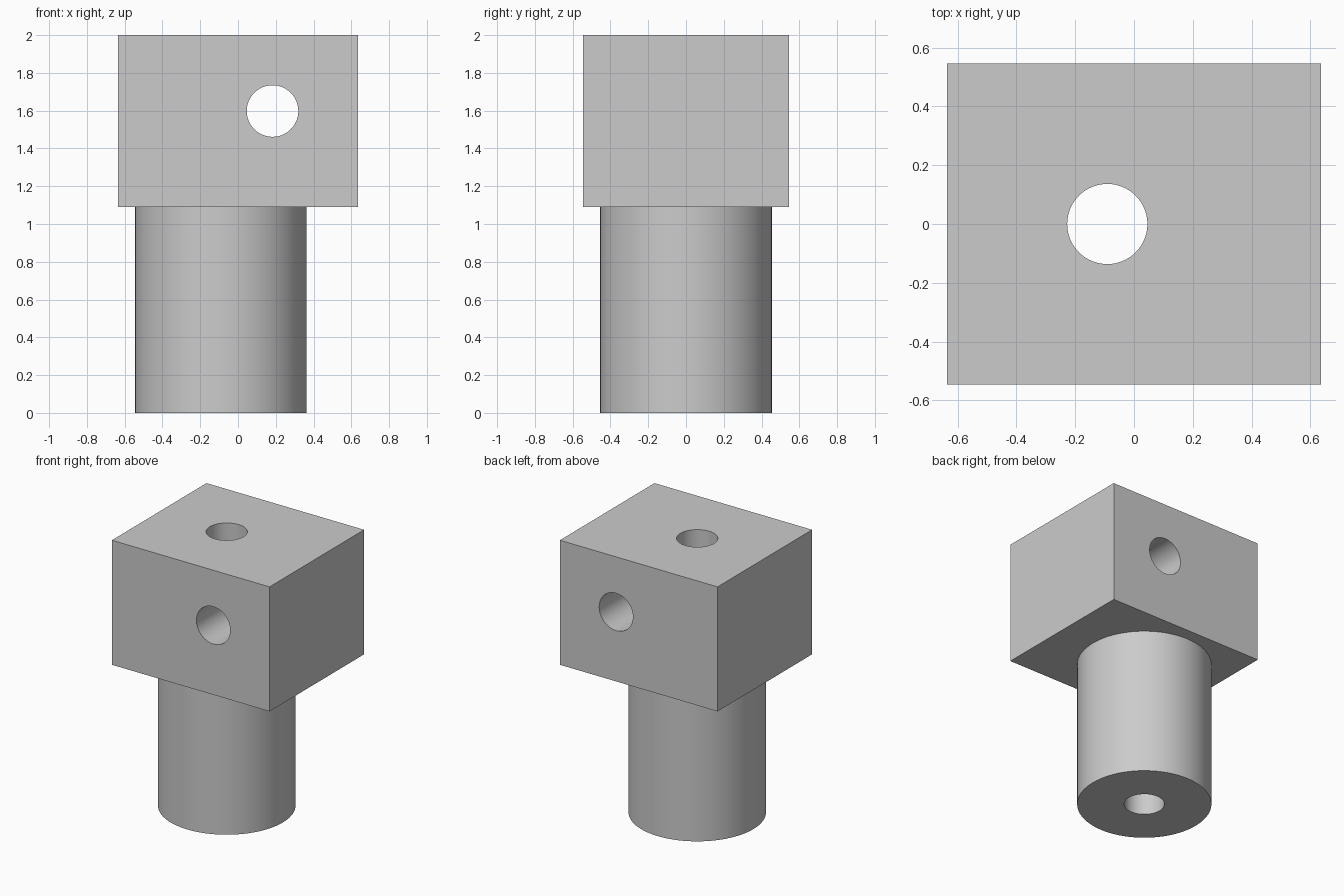
import bpy
from math import radians

cube = bpy.data.objects.get("Cube")
if cube:
    bpy.data.objects.remove(cube, do_unlink=True)

UNIT = 1 / 11                       # the part is 22 units tall
AXIS_X = -UNIT                      # post and vertical bore share this axis
BLOCK_Z = 12 * UNIT                 # underside of the block
BORE_R = 1.5 * UNIT

grey = bpy.data.materials.new("plain grey")
grey.use_nodes = True
colour = (0.6, 0.6, 0.6, 1)
grey.diffuse_color = colour
grey.node_tree.nodes["Principled BSDF"].inputs["Base Color"].default_value = colour


def cylinder(name, radius, depth, location, rotation=(0, 0, 0)):
    bpy.ops.mesh.primitive_cylinder_add(vertices=96, radius=radius, depth=depth,
                                        location=location, rotation=rotation)
    obj = bpy.context.object
    obj.name = name
    obj.data.materials.append(grey)
    return obj


def combine(target, tool, operation):
    """Apply a boolean with the tool, then discard the tool."""
    tool.hide_render = True
    mod = target.modifiers.new(tool.name, "BOOLEAN")
    mod.operation = operation
    mod.solver = "EXACT"
    mod.object = tool
    bpy.context.view_layer.objects.active = target
    bpy.ops.object.modifier_apply(modifier=mod.name)
    bpy.data.objects.remove(tool, do_unlink=True)


# Rectangular head block
bpy.ops.mesh.primitive_cube_add(size=1, location=(0, 0, BLOCK_Z + 5 * UNIT))
body = bpy.context.object
body.name = "bored_block_with_post"
body.scale = (14 * UNIT, 12 * UNIT, 10 * UNIT)
bpy.ops.object.transform_apply(location=False, rotation=False, scale=True)
body.data.materials.append(grey)

# Round post, sunk a little into the block so the union is clean
post_height = BLOCK_Z + UNIT
post = cylinder("post", 5 * UNIT, post_height, (AXIS_X, 0, post_height / 2))
combine(body, post, "UNION")

# Vertical bore through post and block
combine(body, cylinder("vertical_bore", BORE_R, 3, (AXIS_X, 0, 1)), "DIFFERENCE")

# Cross bore from front to back
cross = cylinder("cross_bore", BORE_R, 2, (2 * UNIT + 0.001, 0, 1.598),
                 (radians(90), 0, 0))
combine(body, cross, "DIFFERENCE")

# Smooth round walls, crisp edges
bpy.ops.object.select_all(action="DESELECT")
body.select_set(True)
bpy.context.view_layer.objects.active = body
bpy.ops.object.shade_smooth_by_angle(angle=radians(30))
